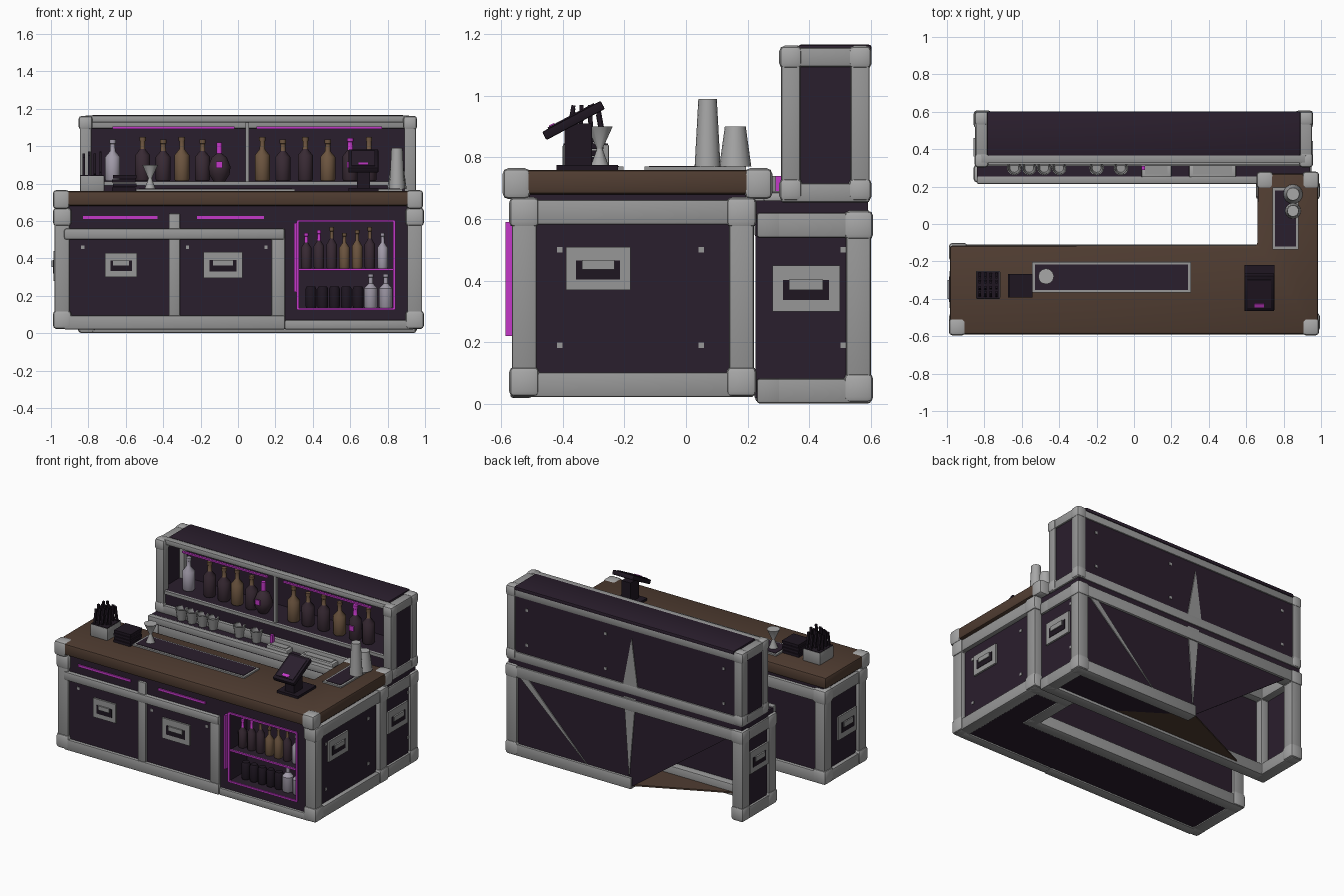
import bpy, bmesh, math
from mathutils import Vector, Matrix

cube = bpy.data.objects.get("Cube")
if cube:
    bpy.data.objects.remove(cube, do_unlink=True)


def material(name, *rgb):
    m = bpy.data.materials.new(name)
    m.use_nodes = True
    m.diffuse_color = (*rgb, 1)
    bsdf = next(n for n in m.node_tree.nodes if n.type == 'BSDF_PRINCIPLED')
    bsdf.inputs["Base Color"].default_value = (*rgb, 1)
    bsdf.inputs["Roughness"].default_value = 0.7
    return m


PURPLE = material("dark purple panel", .023, .013, .026)
STEEL = material("steel trim", .31, .31, .31)
CAP = material("light steel", .39, .39, .39)
WOOD = material("brown wood", .08, .046, .031)
NEON = material("magenta light", .55, .04, .58)
BLACK = material("near black", .013, .008, .015)
AMBER = material("amber glass", .15, .09, .05)
PALE = material("pale glass", .36, .33, .4)
DARK = material("dark glass", .04, .023, .034)


def finish(name, bm, mats, smooth=False):
    bmesh.ops.recalc_face_normals(bm, faces=bm.faces)
    me = bpy.data.meshes.new(name)
    for f in bm.faces:
        f.smooth = smooth
    bm.to_mesh(me)
    bm.free()
    if smooth:
        me.set_sharp_from_angle(angle=math.radians(40))
    for m in mats:
        me.materials.append(m)
    ob = bpy.data.objects.new(name, me)
    bpy.context.collection.objects.link(ob)


def block(name, c, s, mat, bevel=0, tilt=0):
    """Box by centre and size, optionally bevelled and tilted about x."""
    bm = bmesh.new()
    bmesh.ops.create_cube(bm, size=1, matrix=Matrix.Diagonal((*s, 1)))
    if bevel:
        bmesh.ops.bevel(bm, geom=bm.edges[:], offset=bevel, segments=2, profile=.5, affect='EDGES')
    bmesh.ops.transform(bm, verts=bm.verts, matrix=Matrix.Translation(c) @ Matrix.Rotation(tilt, 4, 'X'))
    finish(name, bm, [mat], bevel > 0)


def span(name, x, y, z, mat, bevel=0):
    """Box by its extents."""
    block(name, [(a + b) / 2 for a, b in (x, y, z)], [b - a for a, b in (x, y, z)], mat, bevel)


def prism(name, pts, push, mat, bevel=0):
    bm = bmesh.new()
    face = bm.faces.new([bm.verts.new(p) for p in pts])
    out = bmesh.ops.extrude_face_region(bm, geom=[face])
    bmesh.ops.translate(bm, vec=push, verts=[v for v in out['geom'] if isinstance(v, bmesh.types.BMVert)])
    if bevel:
        bmesh.ops.bevel(bm, geom=bm.edges[:], offset=bevel, segments=2, profile=.5, affect='EDGES')
    finish(name, bm, [mat], bevel > 0)


def lathe(name, at, profile, mat, top=None, split=9, n=12):
    """Turned shape; faces above the split height take the second material."""
    bm = bmesh.new()
    rings = [[bm.verts.new((at[0] + r * math.cos(i * math.tau / n), at[1] + r * math.sin(i * math.tau / n),
                            at[2] + z)) for i in range(n)] for r, z in profile]
    for a, b in zip(rings, rings[1:]):
        for i in range(n):
            bm.faces.new((a[i], a[(i + 1) % n], b[(i + 1) % n], b[i]))
    bm.faces.new(rings[0])
    bm.faces.new(rings[-1])
    for f in bm.faces:
        f.material_index = int(top is not None and f.calc_center_median().z > at[2] + split)
    finish(name, bm, [mat, top or mat], True)


def bottle(name, x, y, z, h, r, mat, neck=AMBER):
    lathe(name, (x, y, z), [(r * .9, 0), (r, .03 * h), (r, .58 * h), (r * .35, .72 * h), (r * .33, .9 * h),
                            (r * .42, .91 * h), (r * .42, h)], mat, neck, .75 * h)


def beam(name, a, b, w):
    a, b = Vector(a), Vector(b)
    block(name, (a + b) / 2, [abs(d) + w for d in b - a], STEEL, .008)


def case_frame(name, plan, z0, z1, w, cap, no_post=(), no_low=(), no_high=()):
    """Steel edging and corner caps around a plan outline."""
    for i, p in enumerate(plan):
        q = plan[(i + 1) % len(plan)]
        if i not in no_low:
            beam(name + "_low_rail", (*p, z0), (*q, z0), w)
        if i not in no_high:
            beam(name + "_high_rail", (*p, z1), (*q, z1), w)
        if i not in no_post:
            beam(name + "_post", (*p, z0), (*p, z1), w)
            for z in (z0 + .01, z1):
                block(name + "_corner", (*p, z), (cap, cap, cap), CAP, .018)


def handle(name, c, w, h, axis, sign):
    """Recessed flight-case handle facing along x or y."""
    def plate(part, dv, a, b, out, thick, mat):
        s, p = [a, a, b], list(c)
        s[axis] = thick
        p[axis] += sign * out
        p[2] += dv
        block(name + part, p, s, mat)
    plate("_plate", 0, w, h, .006, .012, STEEL)
    plate("_recess", -.005, w * .68, h * .44, .012, .006, BLACK)
    plate("_grip", .012, w * .5, h * .22, .015, .014, STEEL)


# Front counter body, built around the open fridge
FY = -.55
span("counter_body_left", (-.955, .32), (FY, -.13), (.03, .69), PURPLE)
span("counter_body_right", (.83, .955), (FY, .2), (.03, .69), PURPLE)
span("fridge_floor", (.32, .83), (FY, -.13), (.03, .13), PURPLE)
span("fridge_header", (.32, .83), (FY, -.13), (.6, .69), PURPLE)
span("fridge_back", (.32, .83), (-.36, -.13), (.13, .6), PURPLE)
span("wing_body", (.67, .9), (-.14, .2), (.03, .69), PURPLE)
case_frame("counter", [(-.94, -.525), (.945, -.525), (.945, .18), (.70, .18), (.70, -.15), (-.94, -.15)],
           .062, .622, .08, .098, no_post=(4,), no_low=(0,), no_high=(0,))

# Wooden worktop with corner caps
prism("worktop", [(x, y, .68) for x, y in ((-.985, -.59), (.985, -.59), (.985, .27), (.66, .27),
                                           (.66, -.115), (-.985, -.115))], (0, 0, .08), WOOD, .015)
for x, y in ((-.945, -.55), (.945, -.55), (.945, .235), (.70, .235)):
    block("worktop_corner", (x, y, .715), (.09, .09, .1), CAP, .018)

# Front trim, doors and drawers
span("front_base_rail_left", (-.93, .25), (-.57, -.5), (.02, .095), STEEL, .008)
span("front_base_rail_right", (.25, .94), (-.565, -.5), (.02, .07), STEEL, .008)
span("drawer_rail", (-.93, .25), (-.575, -.52), (.5, .56), STEEL, .012)
span("door_divider", (-.37, -.31), (-.565, -.52), (.08, .64), STEEL, .006)
span("door_end_strip", (.18, .25), (-.565, -.52), (.08, .56), STEEL, .006)
for x0, x1 in ((-.83, -.43), (-.22, .14)):
    span("drawer_light", (x0, x1), (-.558, -.54), (.611, .627), NEON)
handle("left_door_handle", (-.625, FY, .365), .17, .13, 1, -1)
handle("right_door_handle", (-.08, FY, .365), .21, .14, 1, -1)
for x in (-.83, -.27, .15):
    block("door_rivet", (x, FY, .46), (.018, .008, .018), STEEL)

# Fridge lights, shelf and contents
for z in (.13, .6):
    span("fridge_light_bar", (.315, .84), (-.56, -.548), (z - .006, z + .006), NEON)
for x in (.32, .835):
    span("fridge_light_side", (x - .006, x + .006), (-.56, -.548), (.13, .6), NEON)
span("fridge_handle", (.3, .312), (-.585, -.55), (.22, .59), NEON)
span("fridge_shelf", (.325, .83), (-.542, -.36), (.335, .346), PURPLE)
span("fridge_shelf_light", (.325, .83), (-.55, -.542), (.335, .347), NEON)
for i, m in enumerate((DARK, DARK, DARK, AMBER, AMBER, DARK, PALE)):
    bottle("fridge_bottle", .365 + .068 * i, -.47, .347, .19 + .015 * (i % 3), .028, m,
           (NEON, AMBER, AMBER, PALE)[i // 2])
for i in range(5):
    lathe("fridge_can", (.39 + .063 * i, -.47, .136), [(.026, 0), (.029, .01), (.029, .1), (.022, .115)], BLACK)
for x in (.71, .79):
    bottle("fridge_jar", x, -.47, .136, .18, .036, PALE, PALE)

# Side handles and rivets
handle("counter_right_handle", (.955, -.285, .44), .21, .14, 0, 1)
handle("counter_left_handle", (-.975, -.35, .36), .2, .16, 0, -1)
handle("back_right_handle", (.935, .39, .375), .22, .15, 0, 1)
handle("back_left_handle", (-.835, .41, .375), .2, .15, 0, -1)
for x, y in ((.956, -.41), (.956, .05), (.936, .51)):
    for z in (.19, .5):
        block("side_rivet", (x, y, z), (.006, .018, .018), STEEL)

# Back cabinet: open panels with a torn rear corner
span("back_cabinet_front", (-.83, .93), (.245, .26), (.02, .62), PURPLE)
span("back_cabinet_left", (-.835, -.82), (.245, .585), (.02, .62), PURPLE)
span("back_cabinet_right", (.92, .935), (.225, .585), (.02, .62), PURPLE)
prism("back_cabinet_rear", [(.93, .575, .02), (.93, .575, .62), (-.83, .575, .62), (0, .575, .02)],
      (0, .01, 0), PURPLE)
prism("back_cabinet_base", [(.93, .25, .02), (.93, .58, .02), (0, .58, .02), (.5, .25, .02)],
      (0, 0, .01), PURPLE)
prism("torn_base_board", [(.5, .25, .02), (0, .58, .02), (-.7, .25, .02)], (0, 0, .01), WOOD)
span("back_counter", (-.84, .94), (.225, .59), (.615, .66), PURPLE)
span("back_counter_lip", (-.84, .68), (.215, .255), (.62, .667), STEEL, .006)
case_frame("back_cabinet", [(-.81, .27), (.91, .27), (.91, .56), (-.81, .56)], .042, .58, .08, .095,
           no_post=(1,), no_low=(2,))
span("rear_base_rail", (0, .93), (.52, .6), (.002, .082), STEEL, .008)
for pts in ([(.88, .57), (.84, .6), (.33, .07)], [(-.03, .63), (.06, .63), (.02, .08)]):
    prism("rear_lower_strap", [(x, .586, z) for x, z in pts], (0, .006, 0), STEEL)
prism("rear_upper_strap", [(-.05, .588, .68), (.07, .588, .68), (0, .588, 1.04)], (0, .006, 0), STEEL)
for x in (-.7, .2, .8):
    for z in (.78, 1.02):
        block("rear_rivet", (x, .589, z), (.018, .006, .018), STEEL)

# Upper display case, open toward the front
span("display_back", (-.84, .94), (.565, .588), (.65, 1.15), PURPLE)
span("display_top", (-.785, .89), (.365, .602), (1.14, 1.166), PURPLE, .008)
span("display_floor", (-.84, .94), (.33, .588), (.65, .81), PURPLE)
for x in (-.83, .93):
    block("display_side", (x, .455, .9), (.02, .26, .5), PURPLE)
case_frame("display", [(-.815, .34), (.92, .34), (.92, .565), (-.815, .565)], .685, 1.125, .062, .075, no_high=(0,))
span("display_front_top_rail", (-.82, .92), (.325, .37), (1.127, 1.163), STEEL, .006)
span("display_divider", (.04, .06), (.33, .35), (.8, 1.13), STEEL)
span("display_shelf_edge", (-.79, .9), (.318, .335), (.79, .812), STEEL)
for x0, x1 in ((-.67, -.02), (.1, .77)):
    span("display_light", (x0, x1), (.345, .36), (1.093, 1.104), NEON)
for i, x in enumerate((-.67, -.51, -.4, -.3, -.19, .13, .24, .36, .48, .7)):
    m = (PALE, DARK, DARK, AMBER, DARK, AMBER, DARK, DARK, AMBER, DARK)[i]
    bottle("display_bottle", x, .42, .815, .22 + .015 * (i % 2), .04, m, PALE if i == 0 else AMBER)
lathe("round_flask", (-.1, .42, .81), [(.03, 0), (.055, .04), (.06, .08), (.04, .13), (.015, .15), (.015, .21)],
      DARK, NEON, .16)
bottle("tagged_bottle", .6, .42, .815, .23, .04, DARK, NEON)
for x, y in ((-.1, .357), (.6, .378)):
    block("bottle_tag", (x, y, .9), (.035, .008, .035), NEON)

# Glasses and basins on the back counter
for x in (-.64, -.56, -.48, -.4, -.2, -.07):
    lathe("glass", (x, .3, .66), [(.026, 0), (.04, .08), (.034, .08), (.024, .012)], STEEL)
for x, w in ((.12, .16), (.42, .25)):
    block("basin", (x, .29, .672), (w, .08, .03), CAP, .006)
    block("basin_well", (x, .29, .688), (w - .04, .05, .006), STEEL)
block("tap", (.05, .3, .7), (.02, .02, .08), NEON)

# Worktop mats
for x, y, w, d in ((-.12, -.285, .85, .165), (.81, .03, .14, .33)):
    block("mat_rim", (x, y, .763), (w, d, .014), STEEL)
    block("mat", (x, y, .768), (w - .03, d - .03, .01), PURPLE)

# Cups, jigger, straw caddy and napkins
lathe("tall_cups", (.85, .07, .77), [(.042, 0), (.03, .22)], CAP, n=16)
lathe("short_cups", (.85, .16, .77), [(.052, 0), (.034, .13)], CAP, n=16)
lathe("jigger", (-.47, -.28, .77), [(.03, 0), (.01, .055), (.01, .06), (.042, .13)], CAP)
block("straw_caddy", (-.78, -.325, .8), (.13, .15, .085), STEEL, .006)
block("caddy_well", (-.78, -.325, .842), (.124, .144, .006), BLACK)
for i in range(4):
    for j in range(4):
        block("straw", (-.825 + .03 * i, -.375 + .033 * j, .885 + .01 * ((i + 2 * j) % 4)), (.013, .013, .11),
              BLACK, 0, .12 * (j - 1.5))
for i in range(4):
    block("napkins", (-.61 + .004 * (i % 2), -.33, .77 + .022 * i), (.125, .125, .018), BLACK)

# Till with tilted screen
block("till_base", (.67, -.32, .768), (.16, .2, .016), BLACK)
block("till_stand", (.67, -.35, .84), (.07, .09, .14), BLACK)
block("till_screen", (.67, -.365, .92), (.16, .215, .03), BLACK, .005, math.radians(28))
block("till_display", (.67, -.373, .934), (.125, .17, .006), PURPLE, 0, math.radians(28))
block("till_light", (.67, -.435, .905), (.05, .02, .006), NEON, 0, math.radians(28))
